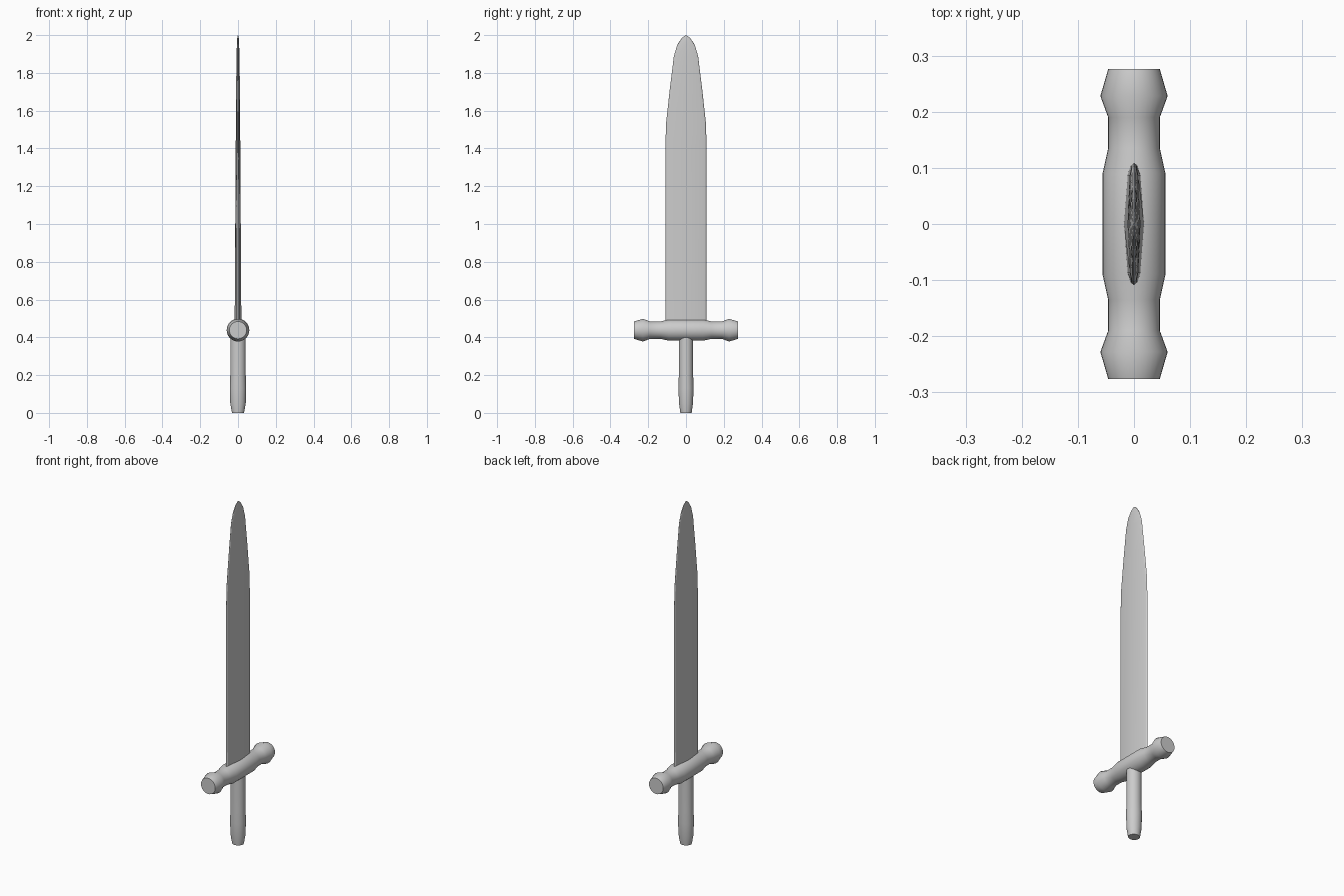
import bpy, bmesh
from math import sin, cos, pi, radians

if "Cube" in bpy.data.objects:
    bpy.data.objects.remove(bpy.data.objects["Cube"])


def loft(name, rings, angle):
    """Skin a list of closed rings and cap both ends."""
    bm = bmesh.new()
    loops = [[bm.verts.new(p) for p in ring] for ring in rings]
    for a, b in zip(loops, loops[1:]):
        n = len(a)
        for i in range(n):
            bm.faces.new((a[i], a[(i + 1) % n], b[(i + 1) % n], b[i]))
    bm.faces.new(loops[0][::-1])
    bm.faces.new(loops[-1])
    bmesh.ops.remove_doubles(bm, verts=bm.verts, dist=0.0001)
    bmesh.ops.recalc_face_normals(bm, faces=bm.faces)
    mesh = bpy.data.meshes.new(name)
    bm.to_mesh(mesh)
    bm.free()
    ob = bpy.data.objects.new(name, mesh)
    bpy.context.collection.objects.link(ob)
    bpy.ops.object.select_all(action='DESELECT')
    ob.select_set(True)
    bpy.context.view_layer.objects.active = ob
    bpy.ops.object.shade_smooth_by_angle(angle=radians(angle))
    return ob


SIDES = 32
circle = [(cos(2 * pi * i / SIDES), sin(2 * pi * i / SIDES)) for i in range(SIDES)]

# Grip: slightly oval shaft with a swollen, tapered butt (z, radius x, radius y)
grip = [(0, 0.032, 0.03), (0.05, 0.041, 0.037), (0.13, 0.043, 0.04),
        (0.2, 0.041, 0.038), (0.43, 0.041, 0.038)]
loft("grip", [[(rx * c, ry * s, z) for c, s in circle] for z, rx, ry in grip], 40)

# Crossguard: turned bar along y with flared ends (y, radius), mirrored
half = [(0.09, 0.056), (0.135, 0.046), (0.19, 0.046), (0.228, 0.06), (0.276, 0.046)]
guard = [(-y, r) for y, r in reversed(half)] + half
loft("crossguard", [[(r * c, y, 0.438 + r * s) for c, s in circle] for y, r in guard], 40)

# Blade: lens-shaped section, tapering in thickness and width (z, half width, half thickness)
quarter = [(1, 0), (0.63, 0.8), (0.36, 0.95)]
section = (quarter + [(0, 1)] + [(-x, y) for x, y in reversed(quarter[1:])]
           + [(-x, -y) for x, y in quarter] + [(0, -1)]
           + [(x, -y) for x, y in reversed(quarter[1:])])
blade = [(0.44, 0.109, 0.018), (1.42, 0.109, 0.012), (1.54, 0.105, 0.0115),
         (1.72, 0.085, 0.01), (1.89, 0.064, 0.008), (1.95, 0.046, 0.006),
         (1.985, 0.022, 0.004), (2.0, 0.002, 0.001)]
loft("blade", [[(t * x, w * y, z) for x, y in section] for z, w, t in blade], 15)
